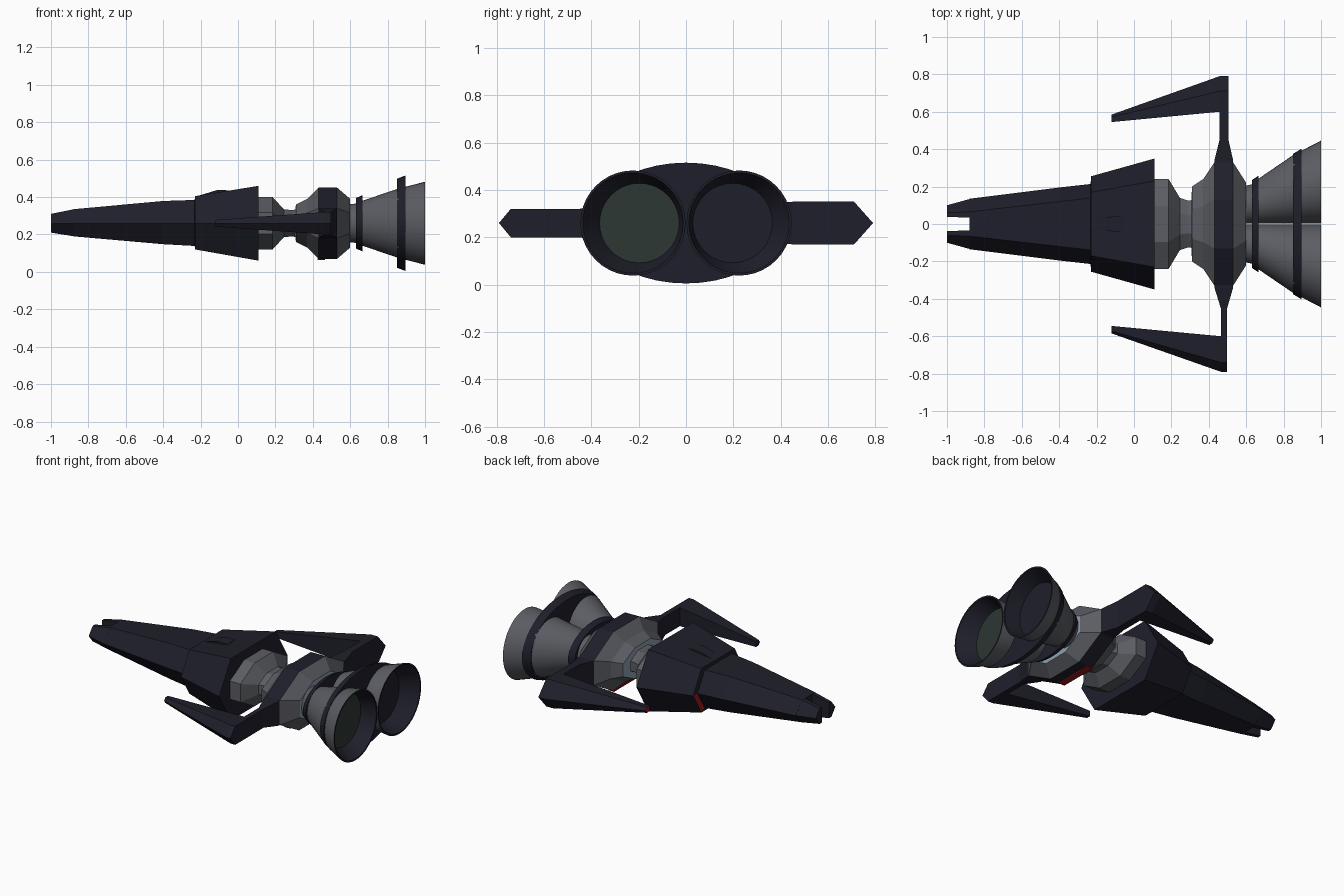
import bpy, bmesh, math

if "Cube" in bpy.data.objects:
    bpy.data.objects.remove(bpy.data.objects["Cube"])

ZC = 0.26  # height of the long axis


def mat(name, rgb):
    m = bpy.data.materials.new(name)
    m.diffuse_color = (*rgb, 1)
    m.use_nodes = True
    m.node_tree.nodes["Principled BSDF"].inputs["Base Color"].default_value = m.diffuse_color
    return m


DARK = mat("dark_navy", (0.0135, 0.0135, 0.024))
GREY = mat("mid_grey", (0.105, 0.110, 0.125))
BLUE = mat("steel_blue", (0.27, 0.35, 0.46))
RED = mat("dull_red", (0.33, 0.010, 0.010))
GREEN = mat("dark_green", (0.026, 0.038, 0.033))


def loft(name, rings, mats, rule=None, smooth=False):
    """Skin equal-length rings of 3D points, cap both ends.
    rule(band, centre, normal) picks the colour; band -1 / -2 are the caps."""
    bm = bmesh.new()
    loops = [[bm.verts.new((x, y, z + ZC)) for x, y, z in r] for r in rings]
    n = len(loops[0])
    band = {}
    for k, (a, b) in enumerate(zip(loops, loops[1:])):
        for i in range(n):
            j = (i + 1) % n
            band[bm.faces.new((a[i], a[j], b[j], b[i]))] = k
    band[bm.faces.new(loops[0])] = -1
    band[bm.faces.new(loops[-1])] = -2
    bmesh.ops.recalc_face_normals(bm, faces=bm.faces)
    if rule:
        for f, k in band.items():
            f.material_index = rule(k, f.calc_center_median(), f.normal)
    me = bpy.data.meshes.new(name)
    bm.to_mesh(me)
    bm.free()
    for m in mats:
        me.materials.append(m)
    ob = bpy.data.objects.new(name, me)
    bpy.context.collection.objects.link(ob)
    if smooth:
        bpy.ops.object.select_all(action='DESELECT')
        ob.select_set(True)
        bpy.context.view_layer.objects.active = ob
        bpy.ops.object.shade_smooth_by_angle(angle=math.radians(30))
    return ob


def hexa(x, ridge, flat, top, bottom):
    return [(x, ridge, 0), (x, flat, top), (x, -flat, top),
            (x, -ridge, 0), (x, -flat, -bottom), (x, flat, -bottom)]


def octa(x, y, z):
    s, t = 0.42 * z, 0.40 * y
    return [(x, y, -s), (x, y, s), (x, t, z), (x, -t, z),
            (x, -y, s), (x, -y, -s), (x, -t, -z), (x, t, -z)]


def ellipse(x, cy, a, b, n=40):
    return [(x, cy + a * math.cos(2 * math.pi * i / n),
             b * math.sin(2 * math.pi * i / n)) for i in range(n)]


# Long nose and wider rear hull, red lower faces on the step between them
loft("nose", [hexa(-0.88, 0.135, 0.065, 0.075, 0.07),
              hexa(-0.40, 0.195, 0.12, 0.119, 0.112),
              hexa(-0.22, 0.215, 0.14, 0.125, 0.122)], [DARK])
loft("rear_hull", [hexa(-0.232, 0.21, 0.135, 0.12, 0.115),
                   hexa(-0.23, 0.255, 0.17, 0.145, 0.14),
                   hexa(0.11, 0.35, 0.23, 0.20, 0.20)], [DARK, RED],
     lambda k, c, n: int(k == 0 and c.z < ZC - 0.01 and c.y > 0.1))

# Small raised wedge on top of the rear hull
loft("hull_wedge", [[(x, -w, 0.12), (x, w, 0.12), (x, w, h), (x, -w, h)]
                    for x, w, h in ((-0.215, 0.03, 0.146), (-0.11, 0.04, 0.178),
                                    (-0.05, 0.04, 0.176))], [DARK])

# Two prongs at the nose tip
for s, side in ((1, "left"), (-1, "right")):
    loft("nose_prong_" + side,
         [[(x, s * i, b), (x, s * i, t), (x, s * f, t), (x, s * o, 0), (x, s * f, b)]
          for x, i, f, o, t, b in ((-0.87, 0.035, 0.066, 0.136, 0.076, -0.071),
                                   (-1.0, 0.037, 0.06, 0.10, 0.05, -0.05))], [DARK])

# Grey neck between hull and mid body
loft("neck", [octa(0.10, 0.24, 0.14), octa(0.185, 0.24, 0.14),
              octa(0.245, 0.14, 0.075), octa(0.29, 0.125, 0.07),
              octa(0.33, 0.13, 0.08)], [GREY])


# Mid body: grey ends, dark band, blue end plates, red lower front face
def mid_rule(k, c, n):
    if k in (-1, -2, 0):
        return 2
    if k == 3:
        return 1
    return 3 if k == 2 and n.z < -0.5 and abs(c.y) < 0.05 else 0


loft("mid_body", [octa(0.307, 0.13, 0.08), octa(0.31, 0.20, 0.10),
                  octa(0.37, 0.24, 0.13), octa(0.43, 0.33, 0.19),
                  octa(0.53, 0.33, 0.19), octa(0.60, 0.22, 0.13)],
     [GREY, DARK, BLUE, RED], mid_rule)

# Thin red plate under the dark band
loft("belly_plate", [[(x, -0.13, -0.197), (x, 0.13, -0.197),
                      (x, 0.13, -0.189), (x, -0.13, -0.189)]
                     for x in (0.425, 0.465)], [RED])

# Wings: pylon with arm, then a forward-swept blade with a red tip
for s, side, h, corner, x0, x1 in ((1, "left", 0.09, 0.71, 0.457, 0.505),
                                   (-1, "right", 0.06, 0.74, 0.464, 0.498)):
    loft("wing_arm_" + side,
         [[(a, s * y, -z), (b, s * y, -z), (b, s * y, z), (a, s * y, z)]
          for y, a, b, z in ((0.31, 0.43, 0.53, 0.08), (0.34, 0.43, 0.53, 0.08),
                             (0.45, x0, x1, h), (0.62, x0, x1, h))], [DARK])
    loft("wing_blade_" + side,
         [[(x, s * i, -z), (x, s * c, -z), (x, s * o, 0), (x, s * c, z), (x, s * i, z)]
          for x, i, c, o, z in ((x1, 0.605, corner, 0.79, h),
                                (x0, 0.60, corner, 0.79, h),
                                (-0.12, 0.545, 0.572, 0.585, 0.018))],
         [DARK, RED], lambda k, c, n, s=s: int(k == -2 and s > 0))

# Twin engine nozzles with hollow dark mouths
for s, side, inner in ((1, "left", DARK), (-1, "right", GREEN)):
    prof = [(0.58, 0.10, 0.102), (0.63, 0.105, 0.107), (0.665, 0.12, 0.122),
            (0.85, 0.183, 0.185), (1.0, 0.222, 0.224),
            (1.0, 0.212, 0.224), (0.90, 0.168, 0.197)]
    loft("engine_nozzle_" + side,
         [ellipse(x, s * cy, r, r) for x, r, cy in prof],
         [GREY, DARK, inner],
         lambda k, c, n: 2 if k == -2 else int(k >= 4), smooth=True)

# Oval bands that tie both engines together
loft("front_engine_band", [ellipse(0.63, 0, 0.235, 0.135),
                           ellipse(0.665, 0, 0.258, 0.15)], [DARK], smooth=True)
loft("rear_engine_band", [ellipse(0.85, 0, 0.375, 0.238),
                          ellipse(0.895, 0, 0.402, 0.255)], [DARK], smooth=True)
